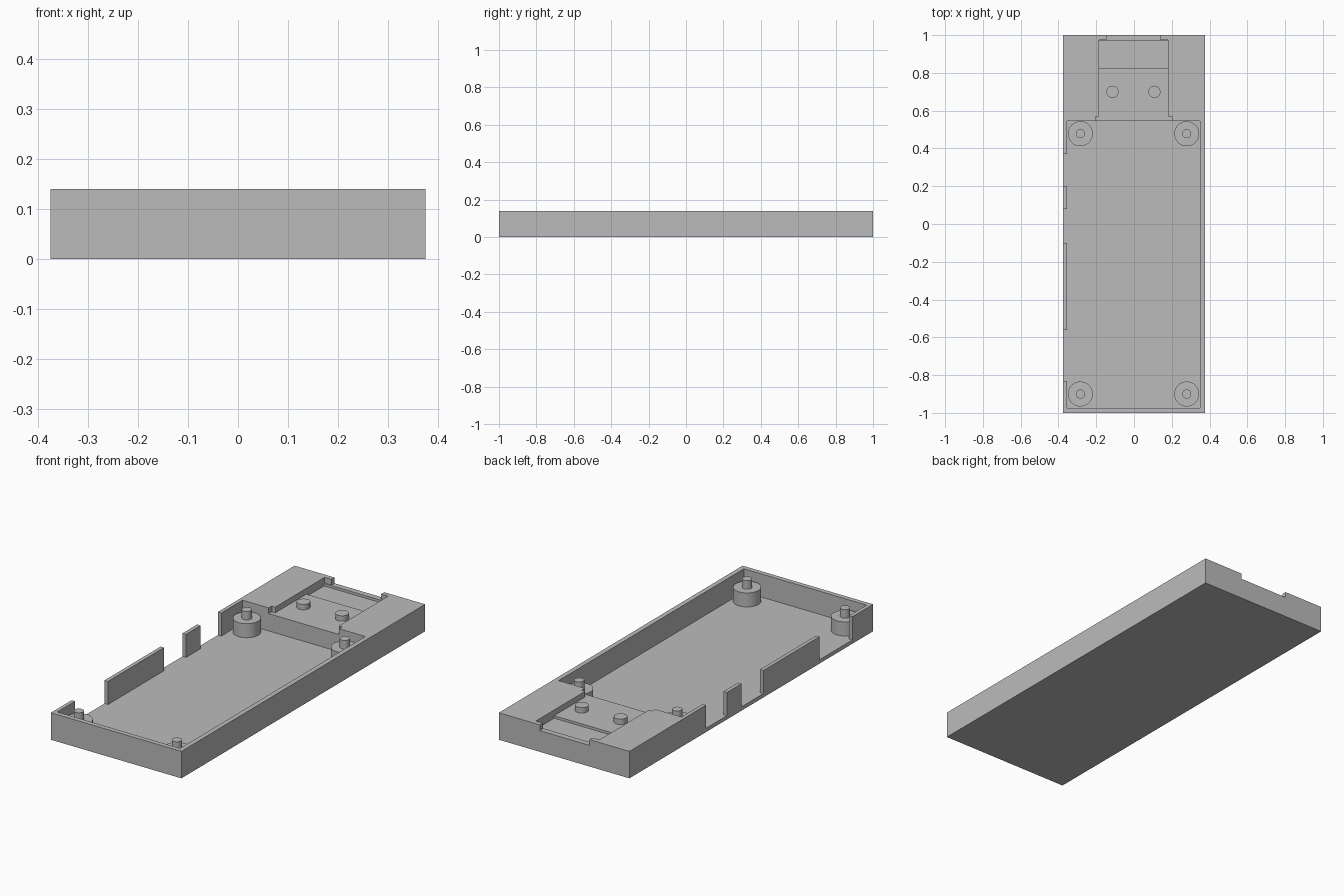
import bpy
import bmesh
from mathutils import Matrix, Vector

cube = bpy.data.objects.get("Cube")
if cube:
    bpy.data.objects.remove(cube, do_unlink=True)

GREY = (0.5, 0.5, 0.5, 1)
plastic = bpy.data.materials.new("grey plastic")
plastic.use_nodes = True
plastic.diffuse_color = GREY
plastic.node_tree.nodes["Principled BSDF"].inputs["Base Color"].default_value = GREY

TOP = 0.14        # rim height
FLOOR = 0.02      # thickness of the base
SHELF = 0.11      # floor of the rear pocket
ABOVE = 0.25      # cutters reach past the rim


def finish(name, bm):
    mesh = bpy.data.meshes.new(name)
    bm.to_mesh(mesh)
    bm.free()
    mesh.materials.append(plastic)
    obj = bpy.data.objects.new(name, mesh)
    bpy.context.collection.objects.link(obj)
    return obj


def box(name, xs, ys, zs):
    lo, hi = Vector((xs[0], ys[0], zs[0])), Vector((xs[1], ys[1], zs[1]))
    bm = bmesh.new()
    bmesh.ops.create_cube(bm, size=1, matrix=Matrix.Translation((lo + hi) / 2)
                          @ Matrix.Diagonal((*(hi - lo), 1)))
    return finish(name, bm)


def cylinder(name, x, y, radius, z0, z1):
    bm = bmesh.new()
    bmesh.ops.create_cone(bm, cap_ends=True, segments=48, radius1=radius, radius2=radius,
                          depth=z1 - z0, matrix=Matrix.Translation((x, y, (z0 + z1) / 2)))
    obj = finish(name, bm)
    bpy.ops.object.select_all(action="DESELECT")
    obj.select_set(True)
    bpy.context.view_layer.objects.active = obj
    bpy.ops.object.shade_smooth_by_angle()
    return obj


# Case block, hollowed by box cutters
case = box("case_shell", (-0.375, 0.375), (-1, 1), (0, TOP))
cuts = [
    ((-0.355, 0.35), (-0.975, 0.545), FLOOR),    # main cavity
    ((-0.185, 0.18), (0.5, 0.975), SHELF),       # rear pocket
    ((-0.205, 0.2), (0.5, 0.57), SHELF),         # wide mouth of the pocket
    ((-0.145, 0.14), (0.95, 1.1), SHELF),        # opening in the rear wall
    ((-0.185, 0.18), (0.825, 0.97), 0.097),      # trench across the pocket
    ((-0.4, -0.34), (0.2, 0.37), FLOOR),         # gaps in the side wall
    ((-0.4, -0.34), (-0.1, 0.08), FLOOR),
    ((-0.4, -0.34), (-0.83, -0.56), FLOOR),
]
for xs, ys, bottom in cuts:
    cutter = box("cutter", xs, ys, (bottom, ABOVE))
    cutter.hide_render = True
    mod = case.modifiers.new("cut", "BOOLEAN")
    mod.operation = "DIFFERENCE"
    mod.solver = "EXACT"
    mod.object = cutter
    bpy.context.view_layer.update()
    graph = bpy.context.evaluated_depsgraph_get()
    result = bpy.data.meshes.new_from_object(case.evaluated_get(graph))
    case.modifiers.clear()
    case.data = result
    bpy.data.objects.remove(cutter, do_unlink=True)
case.data.name = "case_shell"

# Corner standoffs with locating pins
for end, y in (("front", -0.9), ("rear", 0.478)):
    for side, x in (("right", -0.284), ("left", 0.279)):
        cylinder(f"{end}_{side}_standoff", x, y, 0.066, FLOOR - 0.005, 0.093)
        cylinder(f"{end}_{side}_pin", x, y, 0.024, 0.09, 0.137)

# Pegs on the pocket floor
for side, x in (("right", -0.114), ("left", 0.108)):
    cylinder(f"pocket_{side}_peg", x, 0.7, 0.032, SHELF - 0.005, 0.138)
